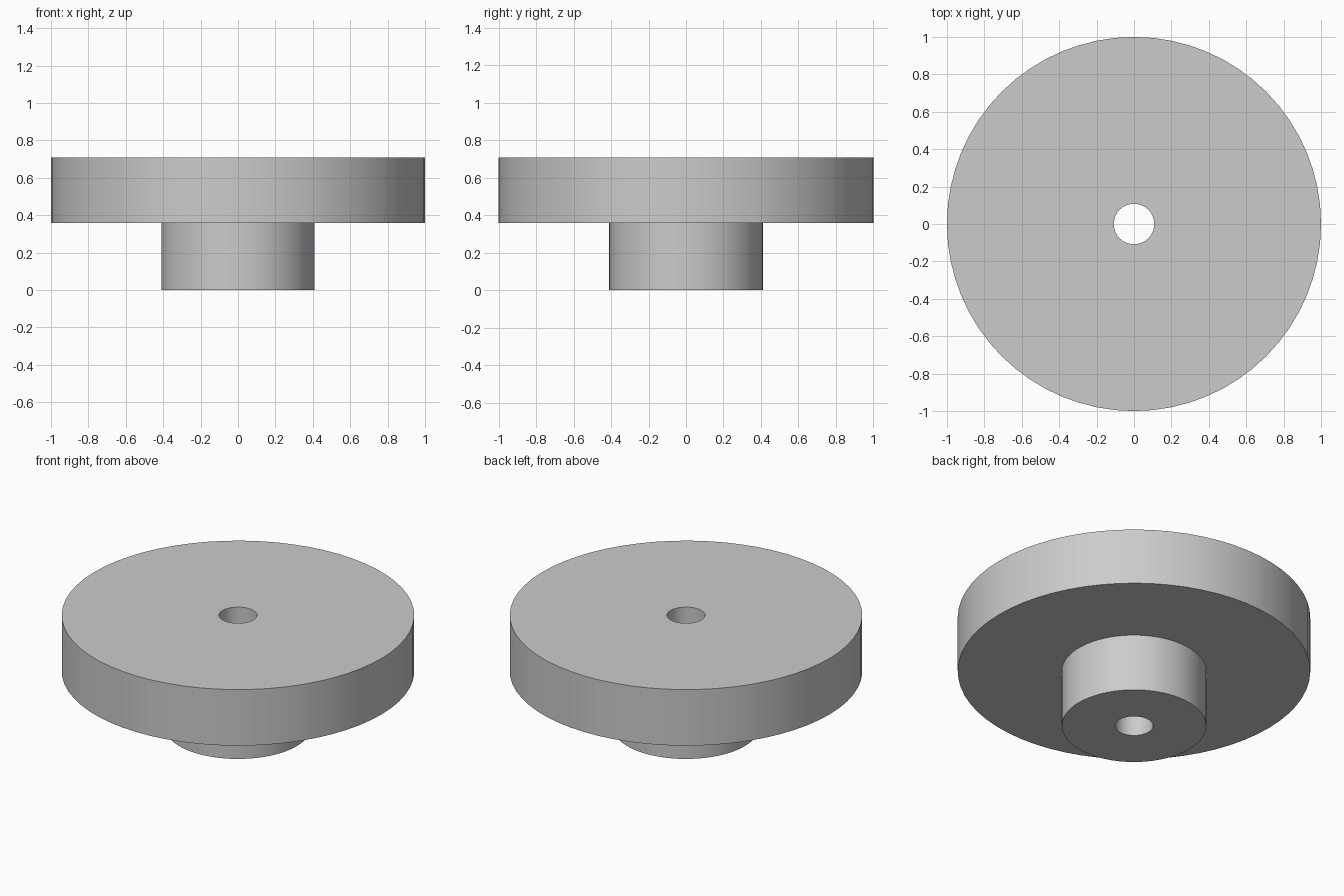
import bpy
import bmesh
import math

cube = bpy.data.objects.get("Cube")
if cube:
    bpy.data.objects.remove(cube, do_unlink=True)

SEGMENTS = 64
BORE, HUB, RIM = 0.108, 0.41, 1.0
HUB_TOP, DISC_TOP = 0.358, 0.709

# Plain grey
grey = bpy.data.materials.new("grey")
grey.use_nodes = True
colour = (0.6, 0.6, 0.6, 1.0)
grey.diffuse_color = colour
grey.node_tree.nodes["Principled BSDF"].inputs["Base Color"].default_value = colour

# Closed half section: bore, hub, wide disc
profile = [(BORE, 0), (HUB, 0), (HUB, HUB_TOP), (RIM, HUB_TOP), (RIM, DISC_TOP), (BORE, DISC_TOP)]

bm = bmesh.new()
verts = [bm.verts.new((r, 0, z)) for r, z in profile]
edges = [bm.edges.new((v, verts[i - 1])) for i, v in enumerate(verts)]
bmesh.ops.spin(bm, geom=verts + edges, cent=(0, 0, 0), axis=(0, 0, 1),
               angle=math.tau, steps=SEGMENTS, use_merge=True)
bmesh.ops.remove_doubles(bm, verts=bm.verts, dist=0.0001)
bmesh.ops.recalc_face_normals(bm, faces=bm.faces)

mesh = bpy.data.meshes.new("hubbed_disc")
bm.to_mesh(mesh)
bm.free()
mesh.materials.append(grey)

# Disc with hub and through bore
disc = bpy.data.objects.new("hubbed_disc", mesh)
bpy.context.collection.objects.link(disc)
bpy.context.view_layer.objects.active = disc
disc.select_set(True)
bpy.ops.object.shade_smooth_by_angle(angle=math.radians(30))
